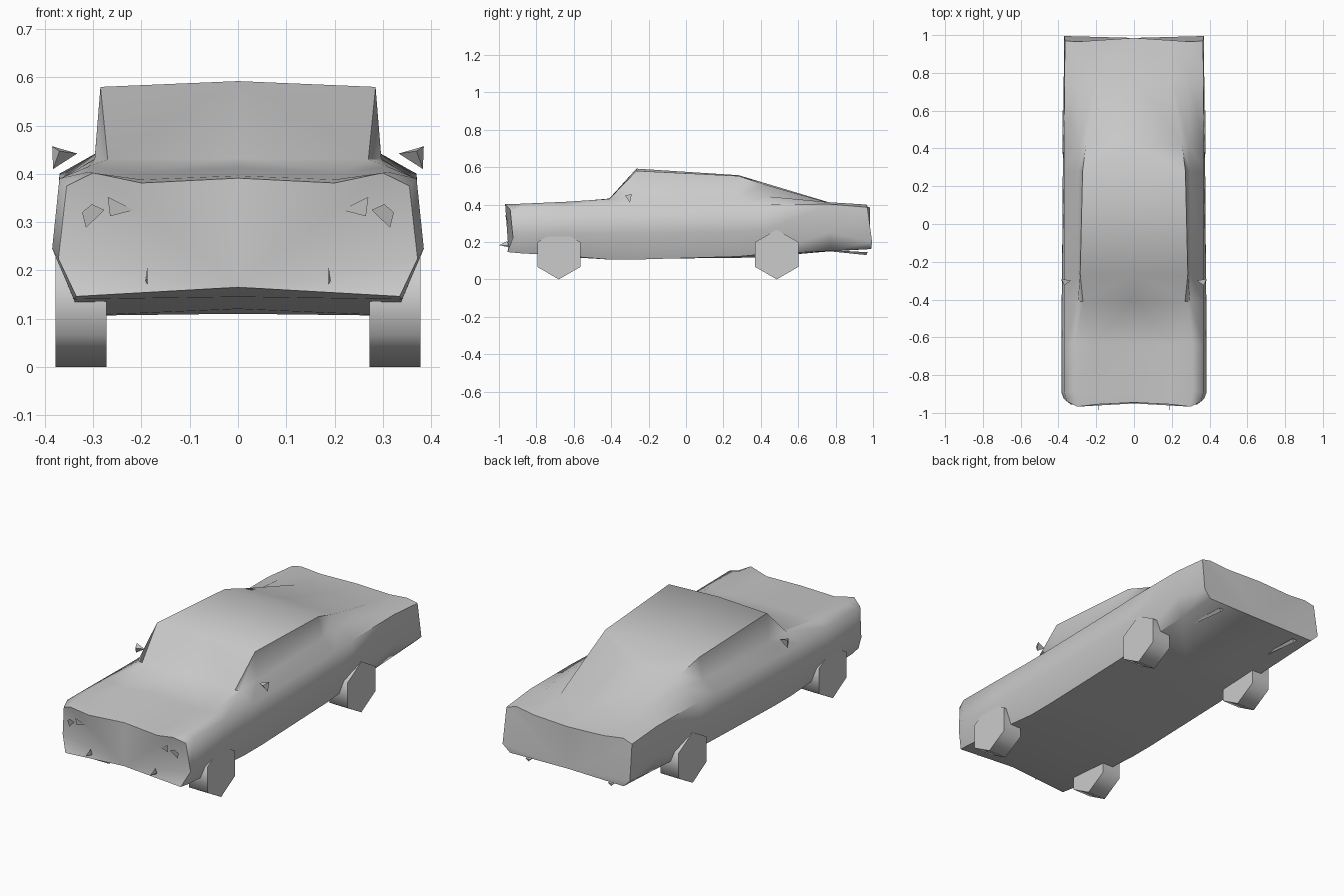
import bpy, bmesh, math
from mathutils import Matrix

if "Cube" in bpy.data.objects:
    bpy.data.objects.remove(bpy.data.objects["Cube"])


def make(name, verts, faces, mirror=True, smooth=None):
    """Mesh object from points; optionally mirrored across x = 0."""
    me = bpy.data.meshes.new(name)
    me.from_pydata(verts, [], faces)
    bm = bmesh.new()
    bm.from_mesh(me)
    bmesh.ops.recalc_face_normals(bm, faces=bm.faces)
    bm.to_mesh(me)
    bm.free()
    ob = bpy.data.objects.new(name, me)
    bpy.context.collection.objects.link(ob)
    if mirror:
        mod = ob.modifiers.new("Mirror", "MIRROR")
        mod.use_clip = True
    if smooth:
        bpy.ops.object.select_all(action='DESELECT')
        ob.select_set(True)
        bpy.context.view_layer.objects.active = ob
        bpy.ops.object.shade_smooth_by_angle(angle=math.radians(smooth))
    return ob


# Body half-sections: y, keel z, sill, widest, shoulder, belt, roof edge (x, z), centre z
sections = [
    (-.95, .165, (.335, .146), (.372, .224), (.355, .375), (.30, .402), (.20, .381), .391),
    (-.89, .145, (.340, .140), (.385, .245), (.370, .390), (.31, .404), (.20, .388), .396),
    (-.64, .120, (.335, .125), (.385, .245), (.370, .388), (.31, .415), (.22, .402), .412),
    (-.41, .110, (.330, .106), (.383, .245), (.370, .385), (.297, .43), (.27, .430), .432),
    (-.265, .110, (.330, .106), (.381, .245), (.370, .385), (.297, .432), (.285, .580), .592),
    (.28, .115, (.330, .122), (.377, .255), (.370, .395), (.295, .442), (.272, .553), .557),
    (.42, .120, (.330, .135), (.375, .260), (.370, .400), (.290, .445), (.255, .507), .515),
    (.77, .150, (.330, .152), (.372, .250), (.368, .402), (.295, .412), (.200, .408), .410),
    (.98, .165, (.330, .162), (.370, .200), (.365, .385), (.310, .400), (.200, .387), .385),
]
# Fore-and-aft shaping of the nose and tail points
nose = (0, -.005, .025, .01, -.017, -.005, .005)
tail = (.005, .01, .015, -.01, -.015, -.008, .005)

verts, faces = [], []
for i, (y, keel, *pts, top) in enumerate(sections):
    shift = nose if i == 0 else tail if i == len(sections) - 1 else (0,) * 7
    for (x, z), s in zip([(0, keel)] + pts + [(0, top)], shift):
        verts.append((x, y + s, z))
for i in range(len(sections) - 1):
    for j in range(6):
        a = i * 7 + j
        faces.append((a, a + 1, a + 8, a + 7))
for base in (0, (len(sections) - 1) * 7):      # chin and end panels
    faces.append((base, base + 1, base + 2))
    faces.append((base, base + 2, base + 3))
    faces.append((base, base + 3, base + 4, base + 5))
    faces.append((base, base + 5, base + 6))
make("car_body", verts, faces, smooth=62)

# Hexagonal wheels
for label, y in (("front", -.68), ("rear", .485)):
    bm = bmesh.new()
    m = Matrix.Translation((.325, y, .133)) @ Matrix.Rotation(math.pi / 2, 4, 'Y')
    m = m @ Matrix.Rotation(math.pi / 6, 4, 'Z')
    bmesh.ops.create_cone(bm, cap_ends=True, segments=6, radius1=.133,
                          radius2=.133, depth=.106, matrix=m)
    vs = [v.co[:] for v in bm.verts]
    fs = [[v.index for v in f.verts] for f in bm.faces]
    bm.free()
    make(label + "_wheels", vs, fs, smooth=65)

# Door mirrors
make("door_mirrors", [(.333, -.30, .442), (.385, -.290, .457), (.383, -.300, .41), (.37, -.325, .447)],
     [(0, 1, 2), (0, 3, 1), (1, 3, 2), (0, 2, 3)])

# Headlights
make("outer_headlights", [(.277, -.962, .325), (.303, -.964, .337),
                          (.323, -.955, .32), (.315, -.95, .288)], [(0, 1, 2, 3)])
make("inner_headlights", [(.215, -.957, .325), (.27, -.967, .352), (.265, -.96, .312)],
     [(0, 1, 2)])

# Bumper guards
make("bumper_guards", [(.188, -.94, .17), (.188, -1.0, .183), (.188, -.955, .205), (.192, -.95, .18)],
     [(0, 1, 3), (1, 2, 3), (0, 2, 1), (0, 3, 2)])

# Exhaust tips
make("exhausts", [(.24, .62, .165), (.225, .97, .145), (.255, .97, .145), (.24, .965, .13)],
     [(0, 1, 2), (0, 3, 1), (0, 2, 3), (1, 3, 2)])
